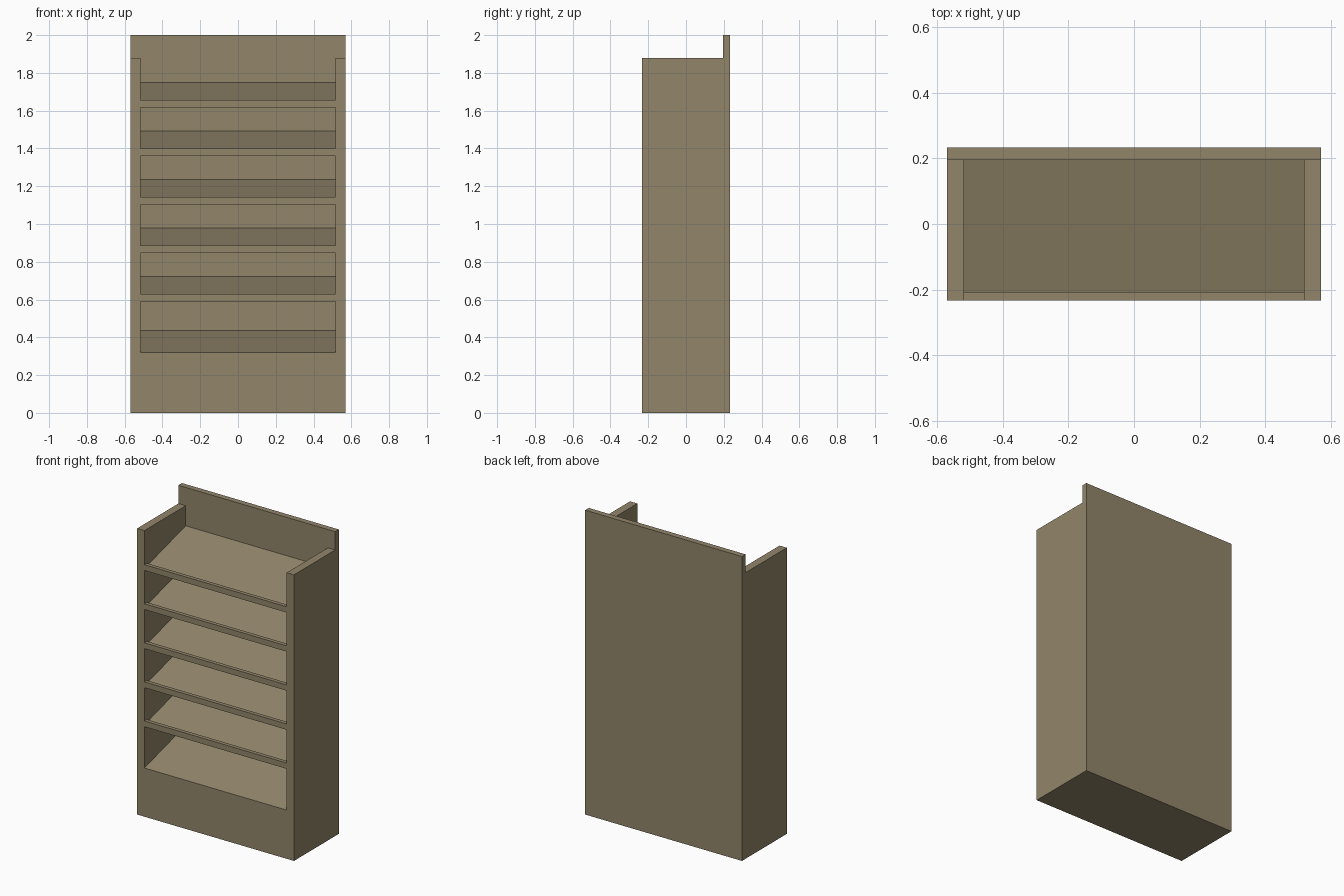
import bpy
import bmesh

cube = bpy.data.objects.get("Cube")
if cube:
    bpy.data.objects.remove(cube, do_unlink=True)

wood = bpy.data.materials.new("olive_brown_wood")
wood.use_nodes = True
COLOUR = (0.287, 0.235, 0.144, 1)
wood.diffuse_color = COLOUR
wood.node_tree.nodes["Principled BSDF"].inputs["Base Color"].default_value = COLOUR

HALF_W, INNER_W = 0.57, 0.517
FRONT, BACK = -0.233, 0.233
BACK_INNER = 0.195
LIP_BACK = -0.207


def extrude_profile(name, profile, x0, x1):
    """Extrude a closed (y, z) side profile from x0 to x1."""
    bm = bmesh.new()
    face = bm.faces.new([bm.verts.new((x0, y, z)) for y, z in profile])
    result = bmesh.ops.extrude_face_region(bm, geom=[face])
    moved = [v for v in result["geom"] if isinstance(v, bmesh.types.BMVert)]
    bmesh.ops.translate(bm, verts=moved, vec=(x1 - x0, 0, 0))
    bmesh.ops.recalc_face_normals(bm, faces=bm.faces)
    mesh = bpy.data.meshes.new(name)
    bm.to_mesh(mesh)
    bm.free()
    mesh.materials.append(wood)
    obj = bpy.data.objects.new(name, mesh)
    bpy.context.collection.objects.link(obj)


def rectangle(y0, y1, z0, z1):
    return [(y0, z0), (y1, z0), (y1, z1), (y0, z1)]


# Tall back board and the two side boards
extrude_profile("back_panel", rectangle(BACK_INNER, BACK, 0, 2), -HALF_W, HALF_W)
side = rectangle(FRONT, BACK_INNER, 0, 1.88)
extrude_profile("left_side_panel", side, INNER_W, HALF_W)
extrude_profile("right_side_panel", side, -HALF_W, -INNER_W)

# Closed base with a sloping top
extrude_profile("base", [(FRONT, 0), (BACK_INNER, 0), (BACK_INNER, 0.437), (FRONT, 0.32)],
                -INNER_W, INNER_W)

# Sloping shelves, each with a raised front lip
for i in range(5):
    z = 0.591 + i * 0.2567
    profile = [
        (FRONT, z), (LIP_BACK, z), (BACK_INNER, z + 0.11),
        (BACK_INNER, z + 0.13), (LIP_BACK, z + 0.02),
        (LIP_BACK, z + 0.038), (FRONT, z + 0.038),
    ]
    extrude_profile(f"shelf_{i + 1}", profile, -INNER_W, INNER_W)
